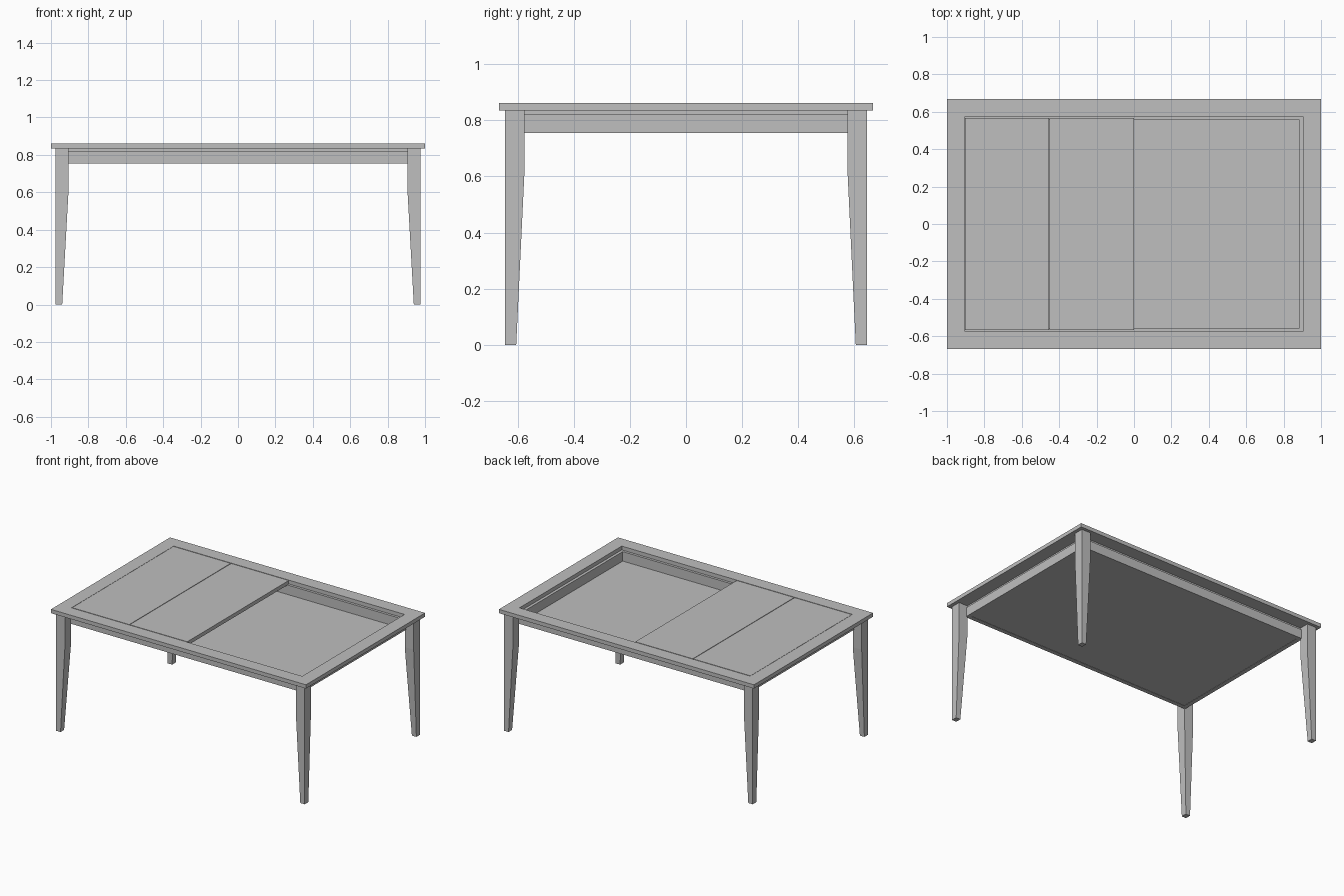
import bpy
import bmesh

cube = bpy.data.objects.get("Cube")
if cube:
    bpy.data.objects.remove(cube, do_unlink=True)

grey = bpy.data.materials.new("plain grey")
grey.use_nodes = True
colour = (0.52, 0.52, 0.52, 1)
grey.diffuse_color = colour
grey.node_tree.nodes["Principled BSDF"].inputs["Base Color"].default_value = colour


def rect(x0, x1, y0, y1, z):
    return [(x0, y0, z), (x1, y0, z), (x1, y1, z), (x0, y1, z)]


def centred(x, y, z):
    return rect(-x, x, -y, y, z)


def loft(name, loops, ring=False):
    """Join four-cornered loops; cap the ends, or close them into a ring."""
    bm = bmesh.new()
    rows = [[bm.verts.new(p) for p in loop] for loop in loops]
    pairs = list(zip(rows, rows[1:]))
    if ring:
        pairs.append((rows[-1], rows[0]))
    else:
        bm.faces.new(rows[0])
        bm.faces.new(rows[-1])
    for a, b in pairs:
        for i in range(4):
            j = (i + 1) % 4
            bm.faces.new((a[i], a[j], b[j], b[i]))
    bmesh.ops.recalc_face_normals(bm, faces=bm.faces)
    mesh = bpy.data.meshes.new(name)
    bm.to_mesh(mesh)
    bm.free()
    mesh.materials.append(grey)
    obj = bpy.data.objects.new(name, mesh)
    bpy.context.collection.objects.link(obj)
    return obj


def frame(name, outer, inner, z0, z1):
    return loft(name, [centred(*outer, z0), centred(*outer, z1),
                       centred(*inner, z1), centred(*inner, z0)], ring=True)


def box(name, x0, x1, y0, y1, z0, z1):
    return loft(name, [rect(x0, x1, y0, y1, z0), rect(x0, x1, y0, y1, z1)])


# Heights and inner sizes shared by the parts
top, under, rail_base, apron_base = 0.862, 0.835, 0.82, 0.755
opening, well = (0.905, 0.573), (0.885, 0.555)

# Table top border, panel ledge and apron around the storage well
frame("top_border", (1, 0.667), opening, under, top)
frame("panel_ledge", (0.907, 0.576), well, rail_base, under)
frame("apron", (0.915, 0.585), well, apron_base, rail_base)

# Floor of the well
box("well_floor", -0.89, 0.89, -0.56, 0.56, 0.757, 0.768)

# Two lift-out panels covering one half
for side, x0, x1 in (("outer", -0.903, -0.455), ("inner", -0.451, 0)):
    box(side + "_panel", x0, x1, -0.568, 0.568, under, top)

# Legs, straight at the top and tapered on their inner faces
legs = loft("legs", [rect(0.94, 0.975, 0.605, 0.645, 0),
                     rect(0.905, 0.975, 0.575, 0.645, 0.63),
                     rect(0.905, 0.975, 0.575, 0.645, under)])
mirror = legs.modifiers.new("four_corners", "MIRROR")
mirror.use_axis = (True, True, False)
mirror.use_mirror_merge = False
